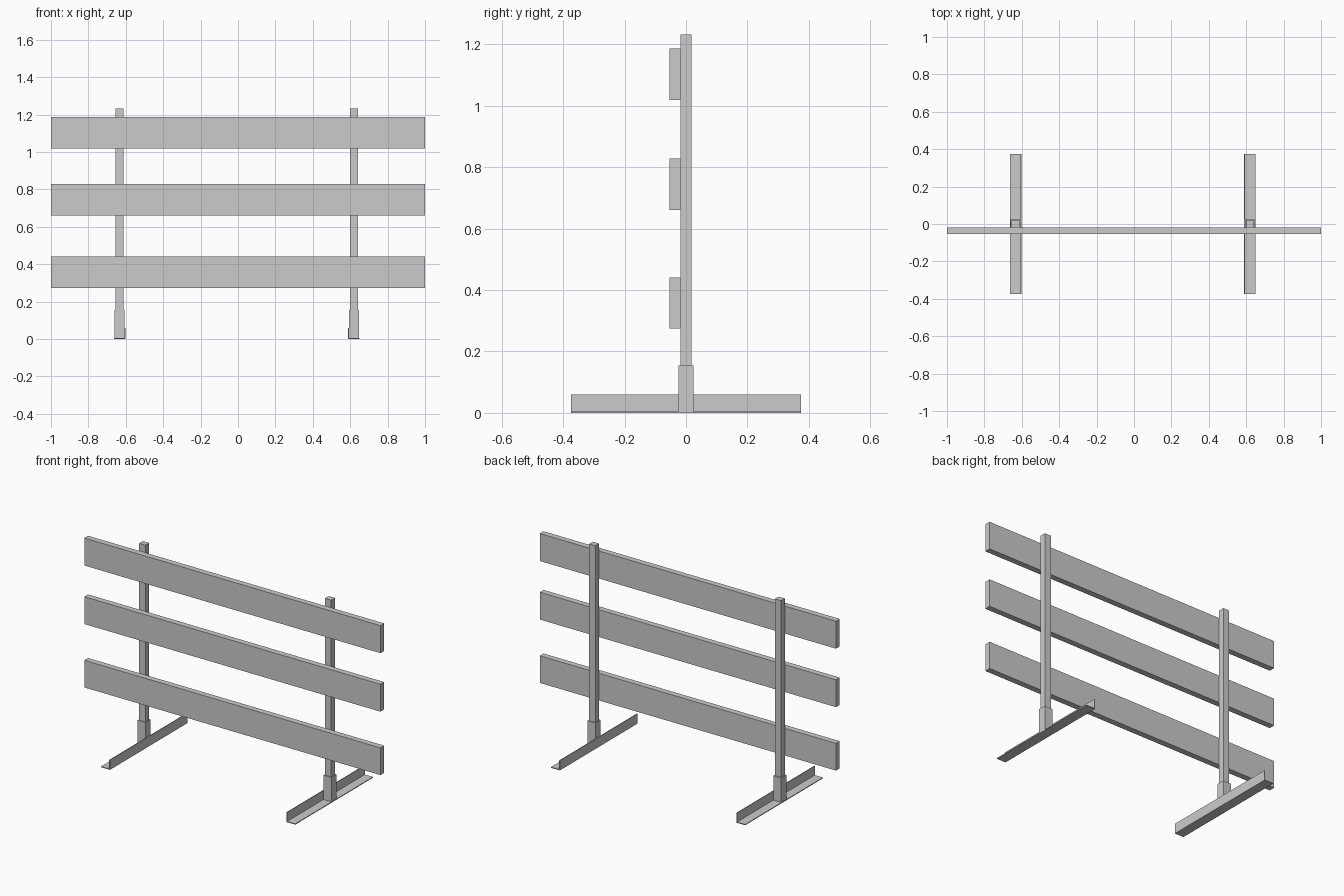
import bpy, bmesh

if "Cube" in bpy.data.objects:
    bpy.data.objects.remove(bpy.data.objects["Cube"])


def mesh_object(name, bm):
    bmesh.ops.recalc_face_normals(bm, faces=bm.faces)
    me = bpy.data.meshes.new(name)
    bm.to_mesh(me)
    bm.free()
    ob = bpy.data.objects.new(name, me)
    bpy.context.collection.objects.link(ob)
    return ob


def box(name, x, y, z):
    bm = bmesh.new()
    bmesh.ops.create_cube(bm, size=1)
    for v in bm.verts:
        v.co = [r[0] if c < 0 else r[1] for c, r in zip(v.co, (x, y, z))]
    return mesh_object(name, bm)


def angle_iron(name, inner, side):
    # L profile in XZ, upright leg on the inner side, extruded along Y
    w, h, t = 0.06, 0.06, 0.005
    profile = [(0, 0), (w, 0), (w, t), (t, t), (t, h), (0, h)]
    bm = bmesh.new()
    face = bm.faces.new([bm.verts.new((inner + side * a, -0.375, b)) for a, b in profile])
    ext = bmesh.ops.extrude_face_region(bm, geom=[face], use_keep_orig=True)
    verts = [g for g in ext["geom"] if isinstance(g, bmesh.types.BMVert)]
    bmesh.ops.translate(bm, verts=verts, vec=(0, 0.75, 0))
    return mesh_object(name, bm)


def tube(name, cx, outer, inner, z0, z1):
    # open rectangular socket with wall thickness
    bm = bmesh.new()
    corners = [(-1, -1), (1, -1), (1, 1), (-1, 1)]
    rings = []
    for (hx, hy), z in ((outer, z0), (outer, z1), (inner, z1), (inner, z0)):
        rings.append([bm.verts.new((cx + sx * hx, sy * hy, z)) for sx, sy in corners])
    for k in range(4):
        a, b = rings[k], rings[(k + 1) % 4]
        for i in range(4):
            j = (i + 1) % 4
            bm.faces.new((a[i], a[j], b[j], b[i]))
    return mesh_object(name, bm)


# Horizontal planks on the front
for name, z0, z1 in (("lower_plank", 0.274, 0.44), ("middle_plank", 0.661, 0.828),
                     ("upper_plank", 1.018, 1.186)):
    box(name, (-1, 1), (-0.054, -0.018), (z0, z1))

# Two stands: angle iron foot, socket and post
for label, side, inner in (("left", -1, -0.602), ("right", 1, 0.589)):
    cx = inner + side * 0.0315
    angle_iron(label + "_foot", inner, side)
    tube(label + "_socket", cx, (0.0265, 0.0245), (0.0215, 0.0195), 0.005, 0.154)
    box(label + "_post", (cx - 0.021, cx + 0.021), (-0.018, 0.018), (0.005, 1.232))
